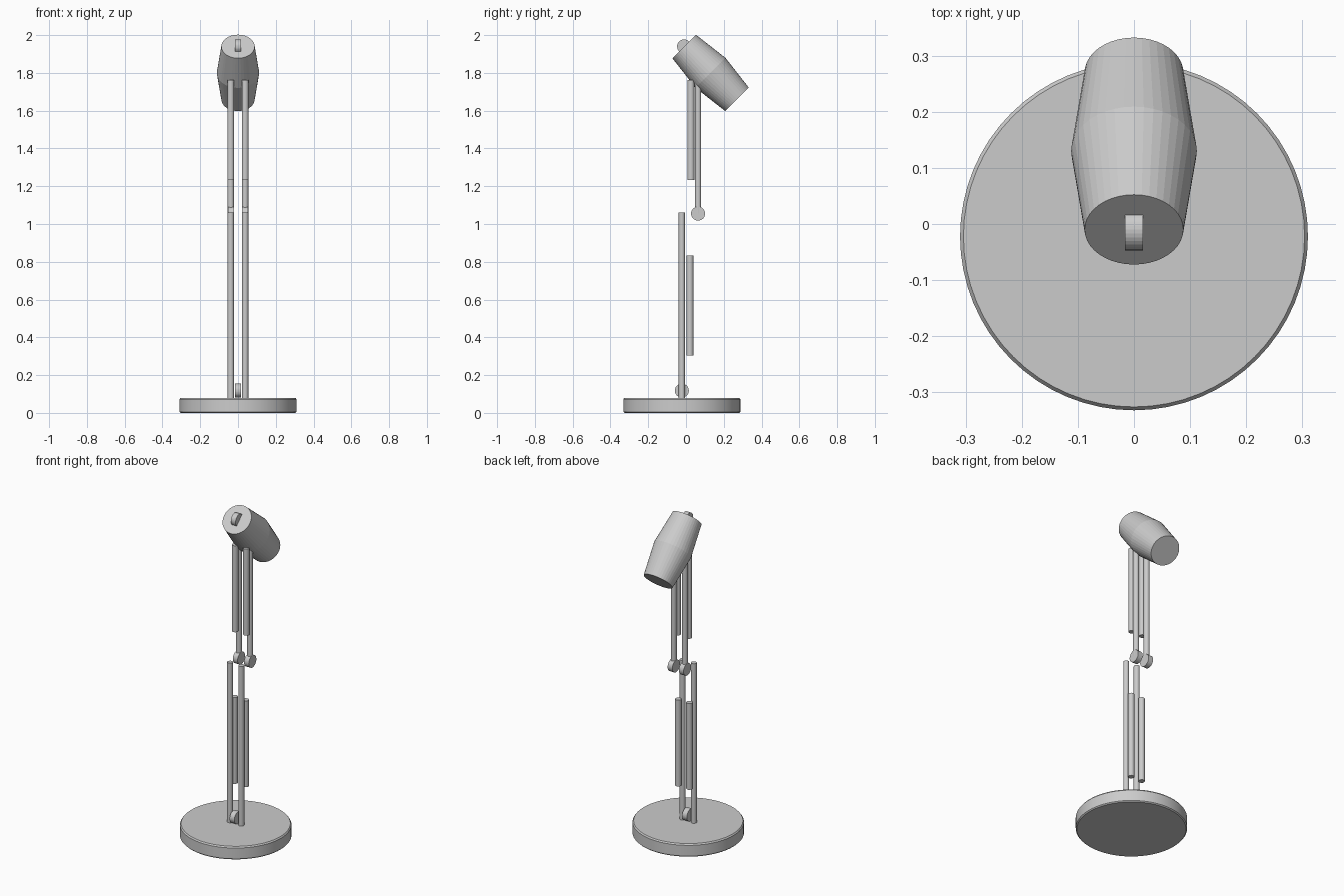
import bpy, math
from mathutils import Matrix, Vector

if "Cube" in bpy.data.objects:
    bpy.data.objects.remove(bpy.data.objects["Cube"])

# One plain grey for the whole lamp
grey = bpy.data.materials.new("plain grey")
grey.diffuse_color = (0.6, 0.6, 0.6, 1)
grey.use_nodes = True
grey.node_tree.nodes["Principled BSDF"].inputs["Base Color"].default_value = grey.diffuse_color


def lathe(name, profile, sides, loc, rot_x=0.0, rot_y=0.0):
    """Closed solid of revolution from (radius, height) rings, bottom to top."""
    verts, faces = [], []
    for r, z in profile:
        for i in range(sides):
            a = 2 * math.pi * i / sides
            verts.append((r * math.cos(a), r * math.sin(a), z))
    for k in range(len(profile) - 1):
        for i in range(sides):
            j = (i + 1) % sides
            faces.append((k * sides + i, k * sides + j,
                          (k + 1) * sides + j, (k + 1) * sides + i))
    faces.append(tuple(reversed(range(sides))))
    top = (len(profile) - 1) * sides
    faces.append(tuple(range(top, top + sides)))
    mesh = bpy.data.meshes.new(name)
    mesh.from_pydata(verts, [], faces)
    mesh.transform(Matrix.Translation(Vector(loc))
                   @ Matrix.Rotation(rot_x, 4, 'X') @ Matrix.Rotation(rot_y, 4, 'Y'))
    mesh.materials.append(grey)
    obj = bpy.data.objects.new(name, mesh)
    bpy.context.collection.objects.link(obj)
    return obj


def smooth(obj, angle=30):
    bpy.ops.object.select_all(action='DESELECT')
    obj.select_set(True)
    bpy.context.view_layer.objects.active = obj
    bpy.ops.object.shade_smooth_by_angle(angle=math.radians(angle))


def rod(name, x, y, z0, z1, r):
    smooth(lathe(name, [(r, z0), (r, z1)], 24, (x, y, 0)))


def joint(name, x, y, z, r=0.037, half=0.016):
    lathe(name, [(r, -half), (r, half)], 32, (x, y, z), rot_y=math.pi / 2)


BASE_Y = -0.022

# Round base with a softened rim
smooth(lathe("base", [(0.304, 0), (0.31, 0.006), (0.31, 0.072), (0.304, 0.08)],
             64, (0, BASE_Y, 0)), 25)
joint("base_joint", 0, BASE_Y, 0.118)

# Paired arms: long rods and thicker springs
for side, x in (("left", -0.038), ("right", 0.038)):
    rod(f"lower_rod_{side}", x, BASE_Y, 0.07, 1.06, 0.0165)
    rod(f"lower_spring_{side}", x, 0.021, 0.303, 0.833, 0.018)
    joint(f"elbow_joint_{side}", x, 0.064, 1.055)
    rod(f"upper_rod_{side}", x, 0.064, 1.055, 1.78, 0.0165)
    rod(f"upper_spring_{side}", x, 0.026, 1.232, 1.763, 0.018)

# Barrel-shaped head tilted 45 degrees down towards the back
lathe("lamp_head", [(0.088, -0.198), (0.112, 0), (0.088, 0.198)],
      40, (0, 0.13, 1.80), rot_x=math.radians(45))
joint("head_joint", 0, -0.01, 1.94)
